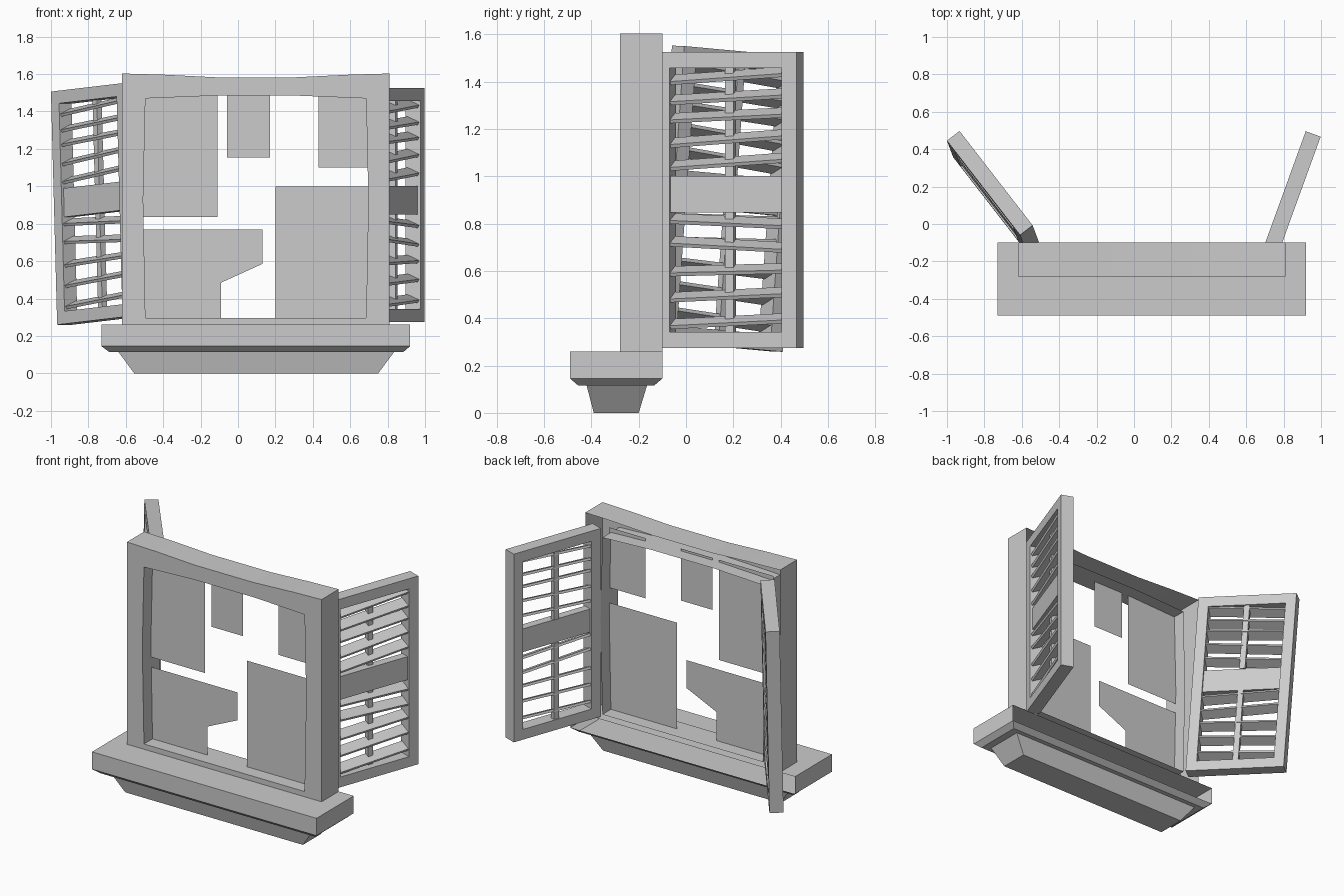
import bpy, math
from mathutils import Matrix, Vector

if "Cube" in bpy.data.objects:
    bpy.data.objects.remove(bpy.data.objects["Cube"])


def make(name, verts, faces, matrix=None):
    me = bpy.data.meshes.new(name)
    me.from_pydata(verts, [], faces)
    me.validate()
    ob = bpy.data.objects.new(name, me)
    bpy.context.collection.objects.link(ob)
    if matrix:
        ob.matrix_world = matrix
    return ob


def stack(name, rects, top=True, bottom=True, skip=()):
    """Stacked rectangles (x0, x1, y0, y1, z); skip = (level, side) faces left open."""
    verts, faces = [], []
    for x0, x1, y0, y1, z in rects:
        verts += [(x0, y0, z), (x1, y0, z), (x1, y1, z), (x0, y1, z)]
    for l in range(len(rects) - 1):
        for i in range(4):
            if (l, i) not in skip:
                a, b = l * 4 + i, l * 4 + (i + 1) % 4
                faces.append((a, b, b + 4, a + 4))
    n = len(verts)
    if bottom:
        faces.append((3, 2, 1, 0))
    if top:
        faces.append((n - 4, n - 3, n - 2, n - 1))
    return make(name, verts, faces)


def box(name, u, d, v, matrix):
    ob = stack(name, [(*u, *d, v[0]), (*u, *d, v[1])])
    ob.matrix_world = matrix
    return ob


# Sill and its tapered support (sill back is open towards the wall)
stack("sill", [(-0.69, 0.885, -0.455, -0.135, 0.115),
               (-0.73, 0.92, -0.49, -0.10, 0.145),
               (-0.73, 0.92, -0.49, -0.10, 0.26)], skip=((1, 2),))
stack("sill_support", [(-0.555, 0.75, -0.39, -0.20, 0),
                       (-0.64, 0.835, -0.42, -0.165, 0.115)], top=False)

# Slightly warped window frame, open at the back
outer = [(-.62, .26), (.095, .26), (.81, .26), (.81, .93), (.81, 1.603), (.60, 1.597),
         (.31, 1.583), (-.12, 1.583), (-.40, 1.597), (-.62, 1.603), (-.62, .93)]
inner = [(-.495, .295), (.095, .295), (.685, .295), (.697, .93), (.685, 1.47), (.56, 1.475),
         (.31, 1.485), (-.12, 1.485), (-.37, 1.475), (-.495, 1.47), (-.507, .93)]
n = len(outer)
verts = [(x, y, z) for loop, y in ((outer, -.28), (inner, -.28), (outer, -.10), (inner, -.10))
         for x, z in loop]
faces = []
for i in range(n):
    j = (i + 1) % n
    faces += [(i, j, n + j, n + i), (j, i, 2 * n + i, 2 * n + j),
              (n + i, n + j, 3 * n + j, 3 * n + i)]
make("window_frame", verts, faces)

# Broken boards / panes standing inside the frame
panes = [[(-.51, .835), (-.11, .835), (-.11, 1.5), (-.51, 1.5)],
         [(-.06, 1.155), (.17, 1.155), (.17, 1.5), (-.06, 1.5)],
         [(.43, 1.10), (.70, 1.10), (.70, 1.5), (.43, 1.5)],
         [(.20, .285), (.70, .285), (.70, 1.0), (.20, 1.0)],
         [(-.51, .285), (-.09, .285), (-.09, .485), (.13, .585), (.13, .77), (-.51, .77)]]
for k, p in enumerate(panes):
    make(f"pane_{k + 1}", [(x, -.19, z) for x, z in p], [tuple(range(len(p)))])

# Shutter: local x across (left to right from outside), y inward, z up
W, H, T, S = 0.64, 1.25, 0.085, 0.068
SLATS = [(1.425, .034), (1.337, .028), (1.258, .024), (1.16, .036), (1.062, .034),
         (.81, -.022), (.712, -.026), (.605, .012), (.50, .022), (.388, .024)]


def shutter(side, m):
    for nm, u in (("left", (0, S)), ("right", (W - S, W))):
        box(f"{side}_shutter_{nm}_stile", u, (0, T), (0, H), m)
    for nm, v in (("bottom", (0, S)), ("top", (H - S, H))):
        box(f"{side}_shutter_{nm}_rail", (S, W - S), (0, T), v, m)
    box(f"{side}_shutter_mid_panel", (S, W - S), (.015, .07), (.573, .727), m)
    for nm, v in (("lower", (S, .573)), ("upper", (.727, H - S))):
        box(f"{side}_shutter_{nm}_rod", (.303, .34), (.045, .078), v, m)
    # Louvres, each twisted a little and sloping down towards the outside
    for k, (z, rise) in enumerate(SLATS):
        ob = box(f"{side}_slat_{k + 1}", (-.252, .252), (-.036, .036), (-.008, .008), m)
        ob.matrix_world = (m @ Matrix.Translation((W / 2, .043, z - .275))
                           @ Matrix.Rotation(-math.atan2(rise, .5), 4, 'Y')
                           @ Matrix.Rotation(math.radians(24), 4, 'X'))


def basis(origin, u, d, v):
    m = Matrix((u, d, v)).transposed().to_4x4()
    m.translation = origin
    return m


u = Vector((.341, .94, 0)).normalized()
v = Vector((0, 0, 1))
shutter("right", basis(Vector((.998, .467, .275)) - u * W, u, v.cross(u), v))

# Left shutter sags on its hinges
v = Vector((-.033, .088, 1.24)).normalized()
u = Vector((.61, -.79, 0))
u = (u - v * u.dot(v)).normalized()
shutter("left", basis(Vector((-.967, .357, .26)), u, v.cross(u), v))
